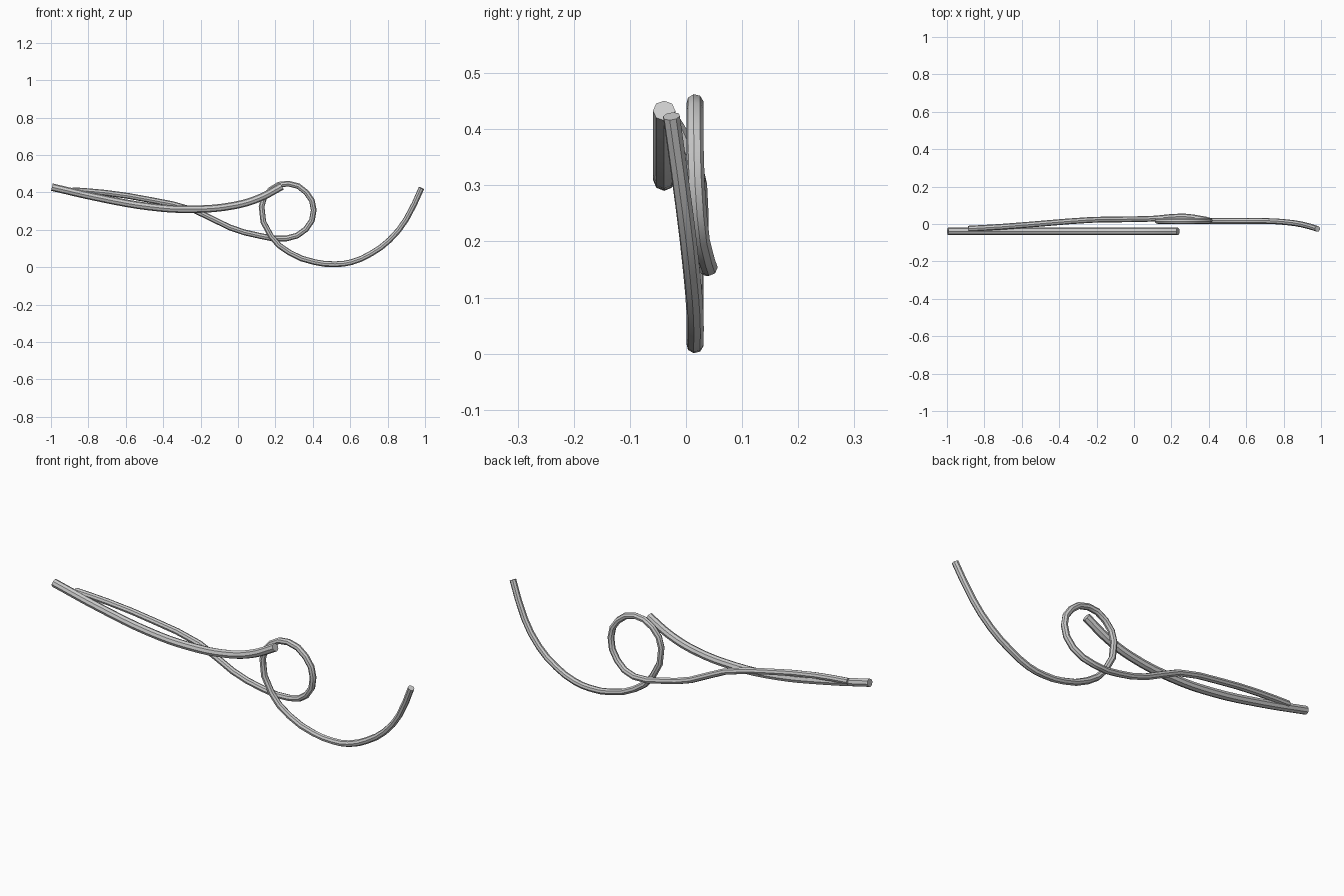
import bpy


def tube(name, points, radius, res):
    # Round tube swept along a smooth path, closed at both ends
    cu = bpy.data.curves.new(name, 'CURVE')
    cu.dimensions = '3D'
    cu.resolution_u = res
    cu.bevel_depth = radius
    cu.bevel_resolution = 2
    cu.use_fill_caps = True
    sp = cu.splines.new('BEZIER')
    sp.bezier_points.add(len(points) - 1)
    for bp, p in zip(sp.bezier_points, points):
        bp.co = p
        bp.handle_left_type = bp.handle_right_type = 'AUTO'
    ob = bpy.data.objects.new(name, cu)
    bpy.context.collection.objects.link(ob)
    bpy.ops.object.select_all(action='DESELECT')
    bpy.context.view_layer.objects.active = ob
    ob.select_set(True)
    bpy.ops.object.convert(target='MESH')
    bpy.ops.object.shade_smooth_by_angle()
    return bpy.context.view_layer.objects.active


# Thick sagging strand in a flat plane
tube("thick_strand", [(x, -0.039, z) for x, z in [
    (-0.995, 0.428), (-0.74, 0.37), (-0.47, 0.323), (-0.25, 0.31),
    (-0.02, 0.33), (0.115, 0.37), (0.235, 0.433)]], 0.02, 4)

# Thin strand that makes one loop and then swings up
tube("looped_strand", [
    (-0.885, -0.025, 0.412), (-0.71, -0.015, 0.398), (-0.47, 0.004, 0.36),
    (-0.23, 0.022, 0.303), (-0.045, 0.025, 0.213), (0.115, 0.029, 0.168),
    (0.26, 0.041, 0.154), (0.363, 0.027, 0.203), (0.405, 0.018, 0.305),
    (0.365, 0.016, 0.4), (0.27, 0.016, 0.447), (0.175, 0.016, 0.415),
    (0.126, 0.016, 0.325), (0.175, 0.016, 0.168), (0.275, 0.016, 0.078),
    (0.41, 0.016, 0.027), (0.52, 0.016, 0.016), (0.607, 0.016, 0.027),
    (0.71, 0.016, 0.072), (0.81, 0.01, 0.145), (0.9, -0.003, 0.257),
    (0.981, -0.026, 0.423)], 0.0155, 2)
